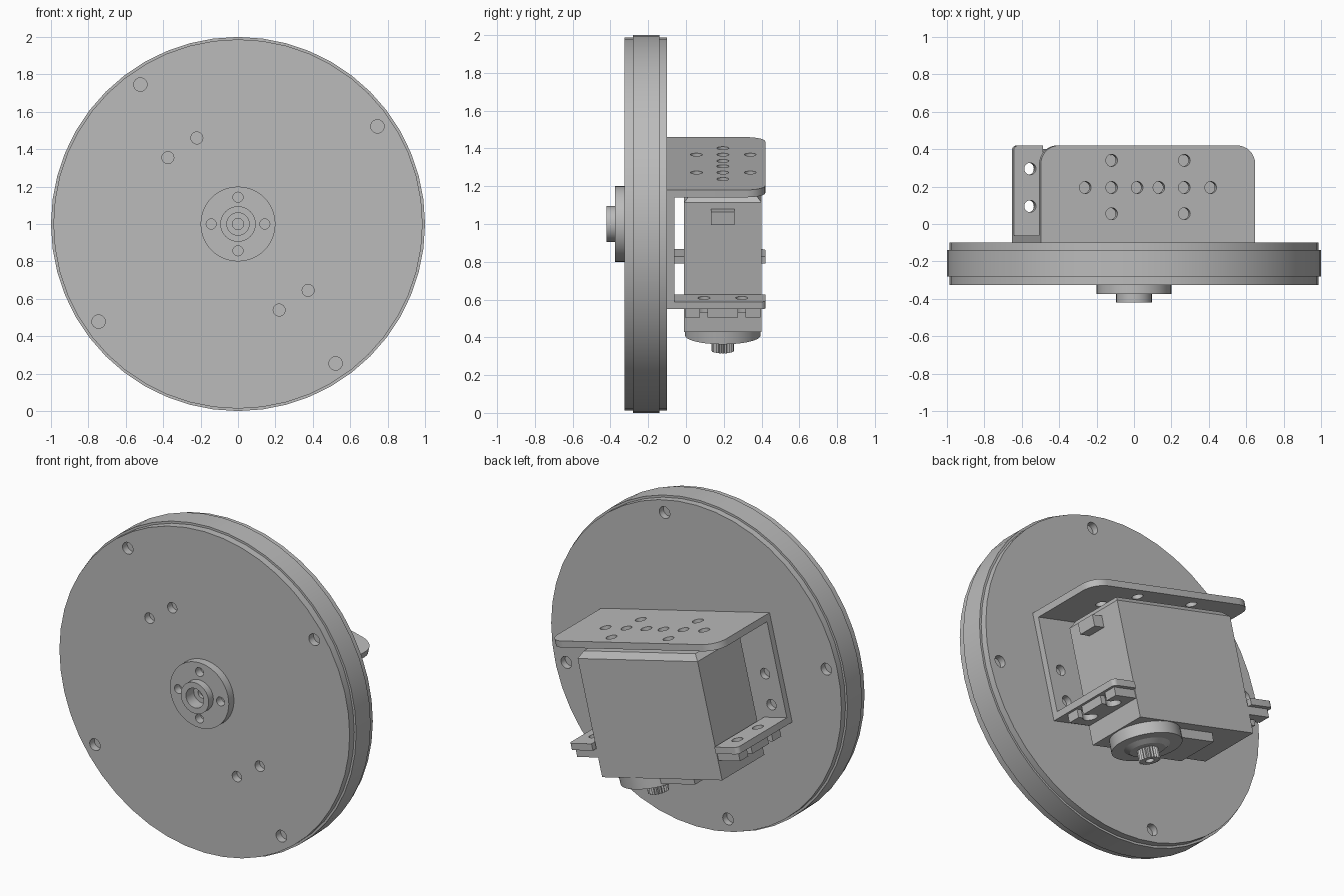
import bpy, bmesh, math
from mathutils import Matrix, Vector

if "Cube" in bpy.data.objects:
    bpy.data.objects.remove(bpy.data.objects["Cube"], do_unlink=True)

grey = bpy.data.materials.new("plain_grey")
grey.use_nodes = True
COLOUR = (0.5, 0.5, 0.5, 1)
grey.diffuse_color = COLOUR
grey.node_tree.nodes["Principled BSDF"].inputs["Base Color"].default_value = COLOUR

# Frames: wheel axis along -y through the wheel centre, bracket and servo tilted about y
WHEEL = Matrix.Translation((0, 0, 1)) @ Matrix.Rotation(math.pi / 2, 4, 'X')
TILT = math.radians(13.7)
MOUNT = Matrix.Translation((0.075, 0, 1.32)) @ Matrix.Rotation(TILT, 4, 'Y')
MID = 0.195      # servo centre line in y
SHAFT = 0.21     # output shaft offset along the servo


def add_cylinder(bm, x, y, low, high, r, top_r=None, sides=32):
    """Cylinder or cone along local z."""
    place = Matrix.Translation((x, y, (low + high) / 2))
    return bmesh.ops.create_cone(bm, cap_ends=True, segments=sides, radius1=r,
                                 radius2=r if top_r is None else top_r,
                                 depth=high - low, matrix=place)["verts"]


def add_box(bm, low, high):
    low, high = Vector(low), Vector(high)
    place = Matrix.Translation((low + high) / 2) @ Matrix.Diagonal((*(high - low), 1))
    return bmesh.ops.create_cube(bm, size=1, matrix=place)["verts"]


def round_corners(bm, radius, test):
    """Round the upright edges whose position passes the test."""
    edges = [e for e in bm.edges
             if abs(e.verts[0].co.z - e.verts[1].co.z) > 1e-4
             and all(test(v.co) for v in e.verts)]
    bmesh.ops.bevel(bm, geom=edges, offset=radius, segments=8, affect='EDGES', profile=0.5)


def make_object(name, bm, frame):
    bmesh.ops.recalc_face_normals(bm, faces=bm.faces)
    mesh = bpy.data.meshes.new(name)
    bm.to_mesh(mesh)
    bm.free()
    mesh.materials.append(grey)
    ob = bpy.data.objects.new(name, mesh)
    ob.matrix_world = frame
    bpy.context.collection.objects.link(ob)
    return ob


def finish(ob, cutter_bm=None):
    """Cut the holes, then shade smooth with sharp edges."""
    bpy.ops.object.select_all(action='DESELECT')
    bpy.context.view_layer.objects.active = ob
    ob.select_set(True)
    if cutter_bm:
        cutter = make_object("cutter", cutter_bm, ob.matrix_world)
        cutter.hide_render = True
        bpy.context.view_layer.update()
        mod = ob.modifiers.new("holes", 'BOOLEAN')
        mod.operation, mod.solver, mod.object = 'DIFFERENCE', 'EXACT', cutter
        bpy.ops.object.modifier_apply(modifier=mod.name)
        bpy.data.objects.remove(cutter, do_unlink=True)
    bpy.ops.object.shade_smooth_by_angle(angle=math.radians(30))


def disc(name, low, high, r, holes=(), frame=WHEEL, centre=(0, 0), sides=48):
    bm = bmesh.new()
    add_cylinder(bm, *centre, low, high, r, sides=sides)
    cutter = None
    if holes:
        cutter = bmesh.new()
        for x, y, hole_r in holes:
            add_cylinder(cutter, x, y, low - 0.01, high + 0.01, hole_r, sides=24)
    finish(make_object(name, bm, frame), cutter)


def box(name, low, high, holes=(), radius=0, test=None):
    """Tilted sheet or block with optional rounded corners and holes along z."""
    bm = bmesh.new()
    add_box(bm, low, high)
    if radius:
        round_corners(bm, radius, test)
    cutter = None
    if holes:
        cutter = bmesh.new()
        for x, y in holes:
            add_cylinder(cutter, x, y, low[2] - 0.01, high[2] + 0.01, 0.032, sides=24)
    finish(make_object(name, bm, MOUNT), cutter)


def ring(r, start, hole_r):
    return [(r * math.cos(math.radians(start + 90 * i)),
             r * math.sin(math.radians(start + 90 * i)), hole_r) for i in range(4)]


# Wheel: solid core between two drilled cover plates
inner = [(s * x, s * z, 0.032) for s in (1, -1) for x, z in ((-0.22, 0.46), (-0.375, 0.355))]
disc("wheel_core", 0.14, 0.28, 1.0)
disc("front_cover", 0.28, 0.325, 0.987, ring(0.91, 35, 0.036) + inner)
disc("back_cover", 0.1, 0.14, 0.987, ring(0.91, -13.7, 0.036))

# Hub: flange with four holes and a bored boss around a smaller collar
disc("hub_flange", 0.325, 0.375, 0.2, ring(0.143, 0, 0.027) + [(0, 0, 0.06)])
disc("hub_boss", 0.375, 0.42, 0.095, [(0, 0, 0.06)], sides=32)
disc("hub_collar", 0.325, 0.345, 0.06, [(0, 0, 0.03)], sides=32)

# Bracket: top sheet with its hole pattern
pattern = [(s * u, MID) for s in (1, -1) for u in (0.06, 0.2, 0.345)]
pattern += [(s * 0.2, y) for s in (1, -1) for y in (0.055, 0.34)]
box("bracket_top", (-0.59, -0.1, -0.04), (0.59, 0.42, 0), pattern, 0.1, lambda c: c.y > 0.3)

# Bracket: back sheet against the wheel, with holes through y
bm = bmesh.new()
add_box(bm, (-0.59, -0.1, -0.65), (0.59, -0.062, -0.04))
holes = bmesh.new()
for side in (1, -1):
    for w in (-0.35, -0.535):
        verts = add_cylinder(holes, 0, 0, -0.05, 0.05, 0.032, sides=24)
        place = Matrix.Translation((side * 0.5, -0.08, w)) @ Matrix.Rotation(math.pi / 2, 4, 'X')
        bmesh.ops.transform(holes, matrix=place, verts=verts)
finish(make_object("bracket_back", bm, MOUNT), holes)

for side, label in ((1, "left"), (-1, "right")):
    # Bracket flange folded out under each end
    u0, u1 = sorted((side * 0.43, side * 0.59))
    box(label + "_flange", (u0, -0.062, -0.65), (u1, 0.42, -0.61),
        [(side * 0.5, MID - 0.1), (side * 0.5, MID + 0.1)], 0.025,
        lambda c: c.y > 0.3 and abs(c.x) > 0.5)
    # Servo ear with two open slots
    bm = bmesh.new()
    u0, u1 = sorted((side * 0.41, side * 0.57))
    add_box(bm, (u0, MID - 0.2, -0.7), (u1, MID + 0.2, -0.65))
    ear = make_object(label + "_ear", bm, MOUNT)
    for y in (MID - 0.1, MID + 0.1):
        slot = bmesh.new()
        add_cylinder(slot, side * 0.5, y, -0.72, -0.63, 0.042, sides=24)
        finish(ear, slot)
        slot = bmesh.new()
        s0, s1 = sorted((side * 0.5, side * 0.6))
        add_box(slot, (s0, y - 0.02, -0.72), (s1, y + 0.02, -0.63))
        finish(ear, slot)

# Servo case with a chamfered lid
bm = bmesh.new()
add_box(bm, (-0.42, MID - 0.205, -0.815), (0.42, MID + 0.205, -0.11))
top = [f for f in bm.faces if f.calc_center_median().z > -0.2]
lid = bmesh.ops.extrude_face_region(bm, geom=top)
bmesh.ops.delete(bm, geom=top, context='FACES_ONLY')
for v in (g for g in lid["geom"] if isinstance(g, bmesh.types.BMVert)):
    v.co = (v.co.x * 0.93, MID + (v.co.y - MID) * 0.85, -0.075)
finish(make_object("servo_case", bm, MOUNT))

# Cable outlet on the end of the case
box("cable_outlet", (0.42, MID - 0.062, -0.215), (0.49, MID + 0.062, -0.145))

# Gear housing under the case
disc("gear_housing", -0.885, -0.815, 0.2, frame=MOUNT, centre=(SHAFT, MID))
box("gear_cover", (-0.17, MID - 0.14, -0.87), (SHAFT, MID + 0.14, -0.815))
bm = bmesh.new()
add_cylinder(bm, SHAFT, MID, -0.905, -0.885, 0.1, 0.13)
finish(make_object("shaft_bearing", bm, MOUNT))

# Splined output shaft with a screw hole
bm = bmesh.new()
teeth = add_cylinder(bm, SHAFT, MID, -0.97, -0.9, 0.06, sides=40)
for v in teeth:
    arm = Vector((v.co.x - SHAFT, v.co.y - MID, 0))
    if round(math.atan2(arm.y, arm.x) / (math.pi / 20)) % 2:
        v.co -= arm * 0.15
bore = bmesh.new()
add_cylinder(bore, SHAFT, MID, -0.99, -0.92, 0.025, sides=20)
finish(make_object("output_shaft", bm, MOUNT), bore)
